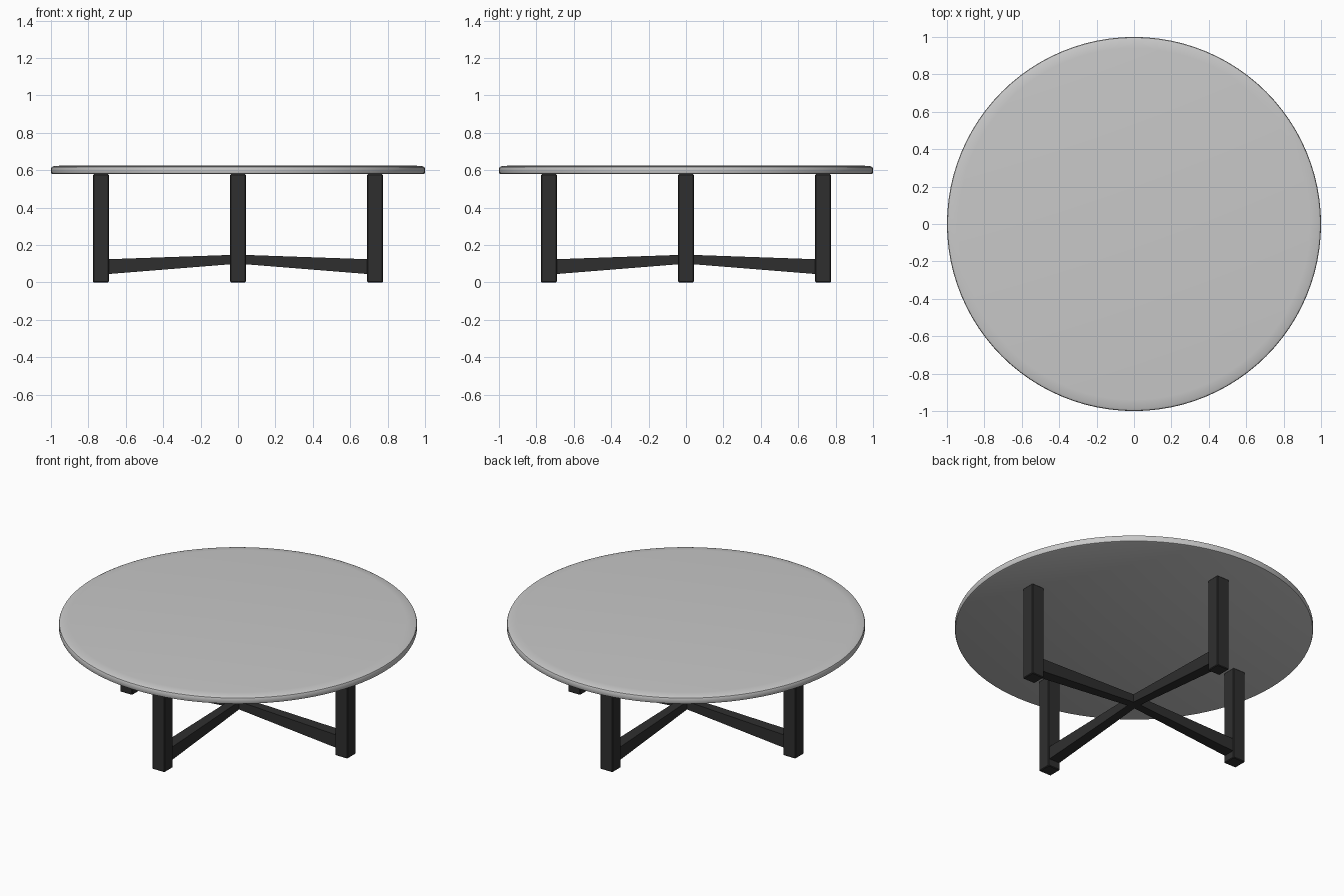
import bpy, bmesh, math
from mathutils import Matrix

cube = bpy.data.objects.get("Cube")
if cube:
    bpy.data.objects.remove(cube, do_unlink=True)


def material(name, rgb):
    mat = bpy.data.materials.new(name)
    mat.use_nodes = True
    color = (*rgb, 1)
    mat.diffuse_color = color
    mat.node_tree.nodes["Principled BSDF"].inputs["Base Color"].default_value = color
    return mat


def add_object(name, bm, mat, angle=35):
    bmesh.ops.recalc_face_normals(bm, faces=bm.faces)
    mesh = bpy.data.meshes.new(name)
    bm.to_mesh(mesh)
    bm.free()
    mesh.materials.append(mat)
    obj = bpy.data.objects.new(name, mesh)
    bpy.context.collection.objects.link(obj)
    bpy.ops.object.select_all(action="DESELECT")
    obj.select_set(True)
    bpy.context.view_layer.objects.active = obj
    bpy.ops.object.shade_smooth_by_angle(angle=math.radians(angle))
    return obj


pale = material("pale grey", (0.58, 0.58, 0.58))
dark = material("charcoal", (0.028, 0.028, 0.028))

TOP_Z, UNDER_Z = 0.625, 0.578
LEG, LEG_AT = 0.084, 0.733

# Round table top: a turned profile with softened edges
profile = [(0, UNDER_Z), (0.99, UNDER_Z), (0.997, 0.581), (1, 0.588), (1, 0.609),
           (0.997, 0.616), (0.985, 0.621), (0.94, TOP_Z), (0, TOP_Z)]
bm = bmesh.new()
verts = [bm.verts.new((r, 0, z)) for r, z in profile]
edges = [bm.edges.new(pair) for pair in zip(verts, verts[1:])]
bmesh.ops.spin(bm, geom=verts + edges, cent=(0, 0, 0), axis=(0, 0, 1),
               angle=math.tau, steps=96)
bmesh.ops.remove_doubles(bm, verts=bm.verts, dist=0.0005)
add_object("table_top", bm, pale)


def leg(name, turn):
    """Square post with eased edges."""
    bm = bmesh.new()
    bmesh.ops.create_cube(bm, size=1)
    bmesh.ops.scale(bm, vec=(LEG, LEG, UNDER_Z), verts=bm.verts)
    bmesh.ops.bevel(bm, geom=bm.edges[:], offset=0.004, segments=1, affect="EDGES")
    bmesh.ops.translate(bm, vec=(LEG_AT, 0, UNDER_Z / 2), verts=bm.verts)
    bm.transform(turn)
    add_object(name, bm, dark, 25)


def stretcher(name, turn):
    """Bar through the centre, tapering and rising towards the middle."""
    bm = bmesh.new()
    end = LEG_AT - LEG / 4
    rings = []
    # Each section: position, half width, bottom, top
    for x, w, low, high in ((-end, 0.036, 0.043, 0.123), (0, 0.025, 0.1, 0.148),
                            (end, 0.036, 0.043, 0.123)):
        rings.append([bm.verts.new((x, y, z)) for y, z in
                      ((-w, low), (w, low), (w, high), (-w, high))])
    for a, b in zip(rings, rings[1:]):
        for i in range(4):
            j = (i + 1) % 4
            bm.faces.new((a[i], a[j], b[j], b[i]))
    bm.faces.new(rings[0])
    bm.faces.new(rings[-1])
    bm.transform(turn)
    add_object(name, bm, dark, 1)


# Four legs on the axes, joined by two crossing stretchers
for i, side in enumerate(("left", "back", "right", "front")):
    leg(side + "_leg", Matrix.Rotation(i * math.pi / 2, 4, "Z"))
stretcher("side_stretcher", Matrix.Identity(4))
stretcher("front_back_stretcher", Matrix.Rotation(math.pi / 2, 4, "Z"))
